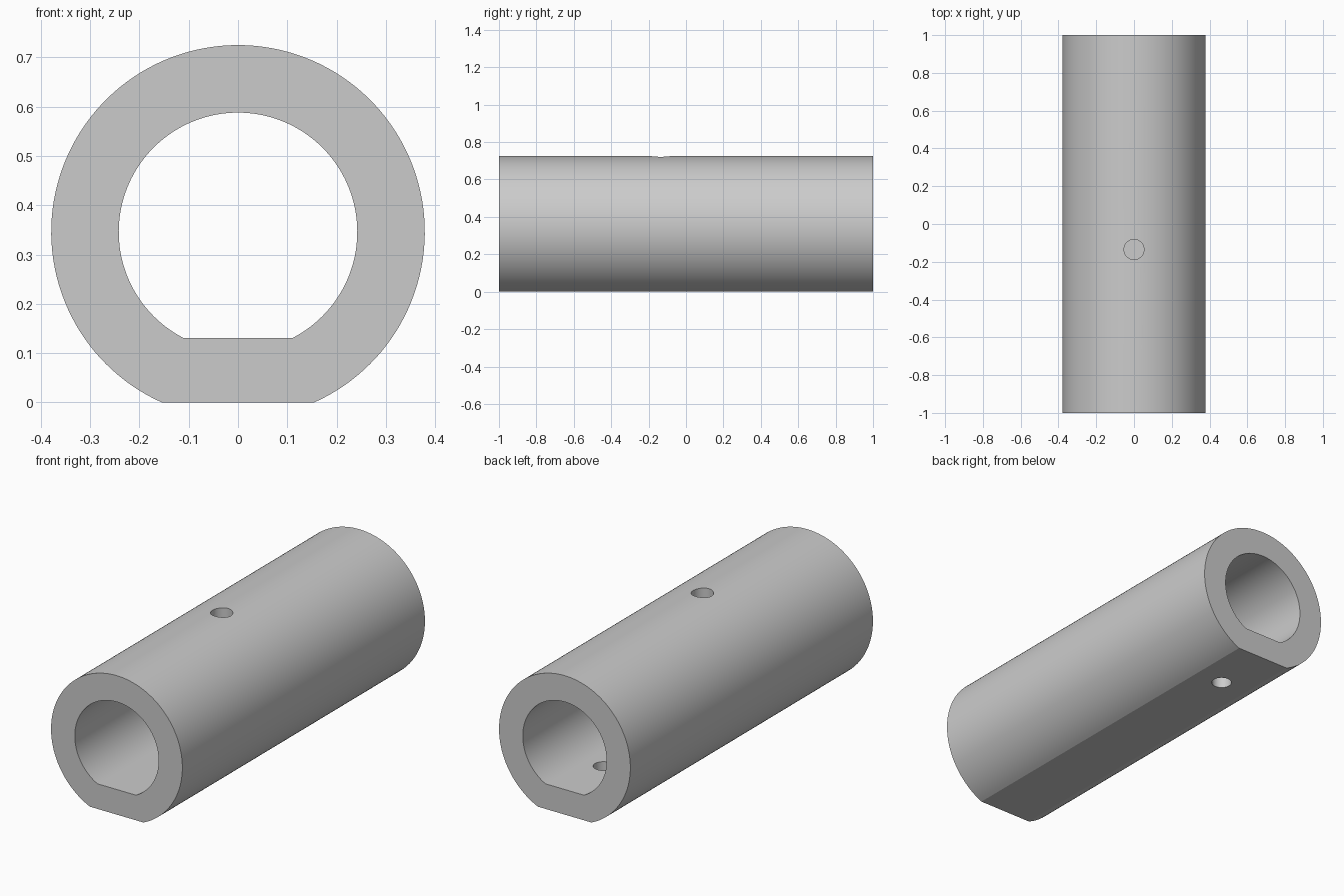
import bpy, bmesh, math

AXIS_Z = 0.346      # height of the tube axis
HALF_LENGTH = 1.0
SEGMENTS = 120

if "Cube" in bpy.data.objects:
    bpy.data.objects.remove(bpy.data.objects["Cube"], do_unlink=True)

metal = bpy.data.materials.new("plain grey")
metal.use_nodes = True
grey = (0.6, 0.6, 0.6, 1)
metal.diffuse_color = grey
metal.node_tree.nodes["Principled BSDF"].inputs["Base Color"].default_value = grey


def flat_bottom_circle(radius, flat_z):
    """Points of a circle cut off by a flat at the bottom, as (x, z)."""
    start = math.asin((flat_z - AXIS_Z) / radius)
    sweep = math.pi - 2 * start
    angles = [start + sweep * i / SEGMENTS for i in range(SEGMENTS + 1)]
    return [(radius * math.cos(a), AXIS_Z + radius * math.sin(a)) for a in angles]


# Tube: outer and inner D-shaped loops, joined at both ends
bm = bmesh.new()
outer = flat_bottom_circle(0.379, 0)
inner = flat_bottom_circle(0.242, 0.131)
rings = [[bm.verts.new((x, y, z)) for x, z in loop]
         for loop, y in ((outer, -HALF_LENGTH), (outer, HALF_LENGTH),
                         (inner, HALF_LENGTH), (inner, -HALF_LENGTH))]
count = SEGMENTS + 1
for k in range(4):
    a, b = rings[k], rings[(k + 1) % 4]
    for i in range(count):
        j = (i + 1) % count
        bm.faces.new((a[i], a[j], b[j], b[i]))
bmesh.ops.recalc_face_normals(bm, faces=bm.faces)
mesh = bpy.data.meshes.new("tube")
bm.to_mesh(mesh)
bm.free()
mesh.materials.append(metal)
tube = bpy.data.objects.new("tube", mesh)
bpy.context.collection.objects.link(tube)


def drill(name, y, z, radius):
    """Cut a vertical round hole through one wall of the tube."""
    bpy.ops.mesh.primitive_cylinder_add(vertices=48, radius=radius, depth=0.3,
                                        location=(0, y, z))
    cutter = bpy.context.object
    cutter.name = name
    cutter.hide_render = True
    cutter.data.materials.append(metal)
    mod = tube.modifiers.new(name, 'BOOLEAN')
    mod.operation = 'DIFFERENCE'
    mod.solver = 'EXACT'
    mod.object = cutter
    bpy.context.view_layer.objects.active = tube
    bpy.ops.object.modifier_apply(modifier=mod.name)
    bpy.data.objects.remove(cutter, do_unlink=True)


# Holes: one through the top wall, one through the flat near the back
drill("top_hole", -0.135, 0.66, 0.053)
drill("bottom_hole", 0.68, 0.06, 0.049)

bpy.ops.object.select_all(action='DESELECT')
tube.select_set(True)
bpy.context.view_layer.objects.active = tube
bpy.ops.object.shade_smooth_by_angle(angle=math.radians(25))
